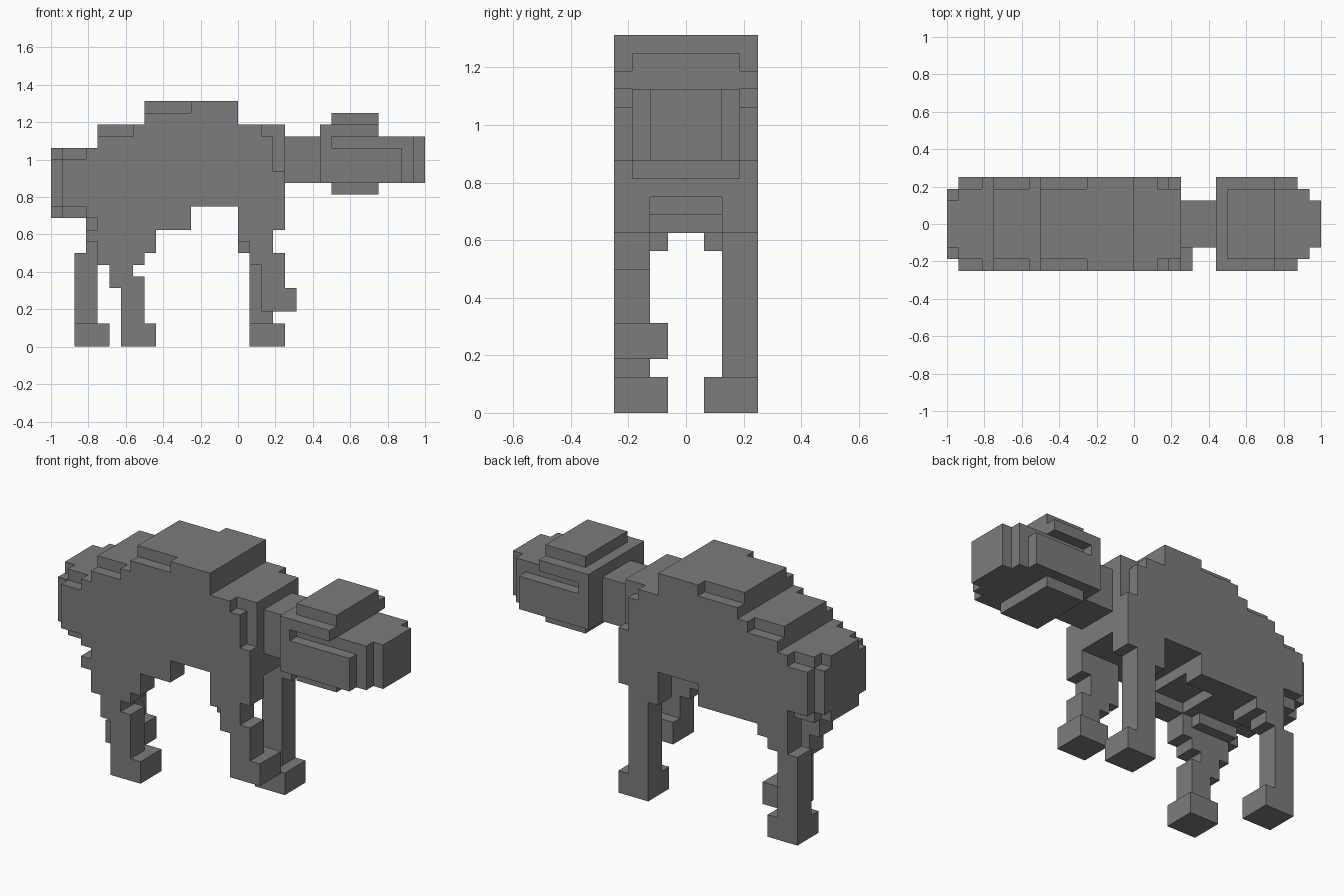
import bpy, bmesh
from mathutils import Vector

cube = bpy.data.objects.get("Cube")
if cube:
    bpy.data.objects.remove(cube, do_unlink=True)

U = 1 / 16  # edge of one block

mat = bpy.data.materials.new("mid grey")
mat.use_nodes = True
grey = (0.2, 0.2, 0.2, 1)
mat.diffuse_color = grey
mat.node_tree.nodes["Principled BSDF"].inputs["Base Color"].default_value = grey


def box(x0, x1, y0, y1, z0, z1):
    return {(x, y, z) for x in range(x0, x1) for y in range(y0, y1) for z in range(z0, z1)}


def mid(x0, x1, half, z0, z1):
    return box(x0, x1, -half, half, z0, z1)


def sides(x0, x1, inner, outer, z0, z1):
    return box(x0, x1, inner, outer, z0, z1) | box(x0, x1, -outer, -inner, z0, z1)


def build(name, *boxes):
    """Join block boxes into one shell that has only outer faces."""
    cells = set().union(*boxes)
    bm = bmesh.new()
    verts = {}
    for c in cells:
        for axis in range(3):
            for step in (0, 1):
                n = list(c)
                n[axis] += 1 if step else -1
                if tuple(n) in cells:
                    continue
                b, d = (axis + 1) % 3, (axis + 2) % 3
                corners = []
                for i, j in ((0, 0), (1, 0), (1, 1), (0, 1)):
                    p = list(c)
                    p[axis] += step
                    p[b] += i
                    p[d] += j
                    key = tuple(p)
                    if key not in verts:
                        verts[key] = bm.verts.new(Vector(key) * U)
                    corners.append(verts[key])
                bm.faces.new(corners if step else corners[::-1])
    bmesh.ops.dissolve_limit(bm, angle_limit=0.01, verts=bm.verts[:], edges=bm.edges[:])
    me = bpy.data.meshes.new(name)
    bm.to_mesh(me)
    bm.free()
    me.materials.append(mat)
    ob = bpy.data.objects.new(name, me)
    bpy.context.collection.objects.link(ob)
    return ob


# Body: stepped rump, humped back, belly and chest
build("body",
      mid(-16, -15, 3, 12, 16), mid(-16, -15, 2, 11, 17),
      mid(-15, -13, 4, 12, 16), mid(-15, -13, 3, 11, 17),
      mid(-13, -12, 4, 11, 17),
      mid(-12, -8, 4, 10, 18), mid(-12, -8, 3, 18, 19), mid(-9, -8, 4, 18, 19),
      mid(-8, 0, 4, 12, 20), mid(-8, -4, 3, 20, 21), mid(-4, 0, 4, 20, 21),
      mid(-8, -7, 4, 10, 12), mid(-7, -4, 4, 11, 12), sides(-7, -4, 2, 4, 10, 11),
      mid(0, 2, 4, 12, 19), mid(2, 3, 4, 12, 18),
      mid(2, 4, 3, 12, 19), mid(3, 4, 4, 12, 15),
      sides(0, 4, 2, 4, 10, 12))

build("neck", mid(4, 7, 2, 14, 18))

# Head: side slots, raised crown, low jaw and tapered snout
build("head",
      mid(7, 8, 4, 14, 19), mid(8, 14, 4, 14, 17), mid(8, 12, 3, 17, 18),
      mid(8, 12, 4, 18, 19), mid(8, 12, 3, 19, 20), mid(8, 12, 3, 13, 14),
      mid(12, 15, 3, 14, 18), mid(15, 16, 2, 14, 18))

# Left legs stand straight
build("front_left_leg", box(1, 3, 2, 4, 2, 10), box(0, 3, 2, 4, 9, 10),
      box(1, 4, 1, 4, 0, 2))
build("back_left_leg", box(-13, -11, 2, 4, 8, 11), box(-12, -10, 1, 4, 9, 10),
      box(-14, -12, 2, 4, 2, 8), box(-14, -11, 1, 4, 0, 2))

# Right legs bend in steps, with the front foot lifted
build("front_right_leg", box(0, 3, -4, -2, 9, 10), box(0, 3, -3, -2, 8, 9),
      box(1, 3, -4, -2, 8, 9), box(1, 4, -4, -2, 7, 8),
      box(2, 4, -4, -2, 5, 7), box(2, 5, -4, -1, 3, 5))
build("back_right_leg", box(-13, -7, -4, -2, 9, 10), box(-12, -8, -2, -1, 9, 10),
      box(-12, -7, -4, -2, 8, 9), box(-12, -8, -4, -2, 7, 8),
      box(-11, -9, -4, -2, 6, 7), box(-11, -8, -4, -2, 5, 6),
      box(-10, -8, -4, -2, 2, 5), box(-10, -7, -4, -1, 0, 2))
